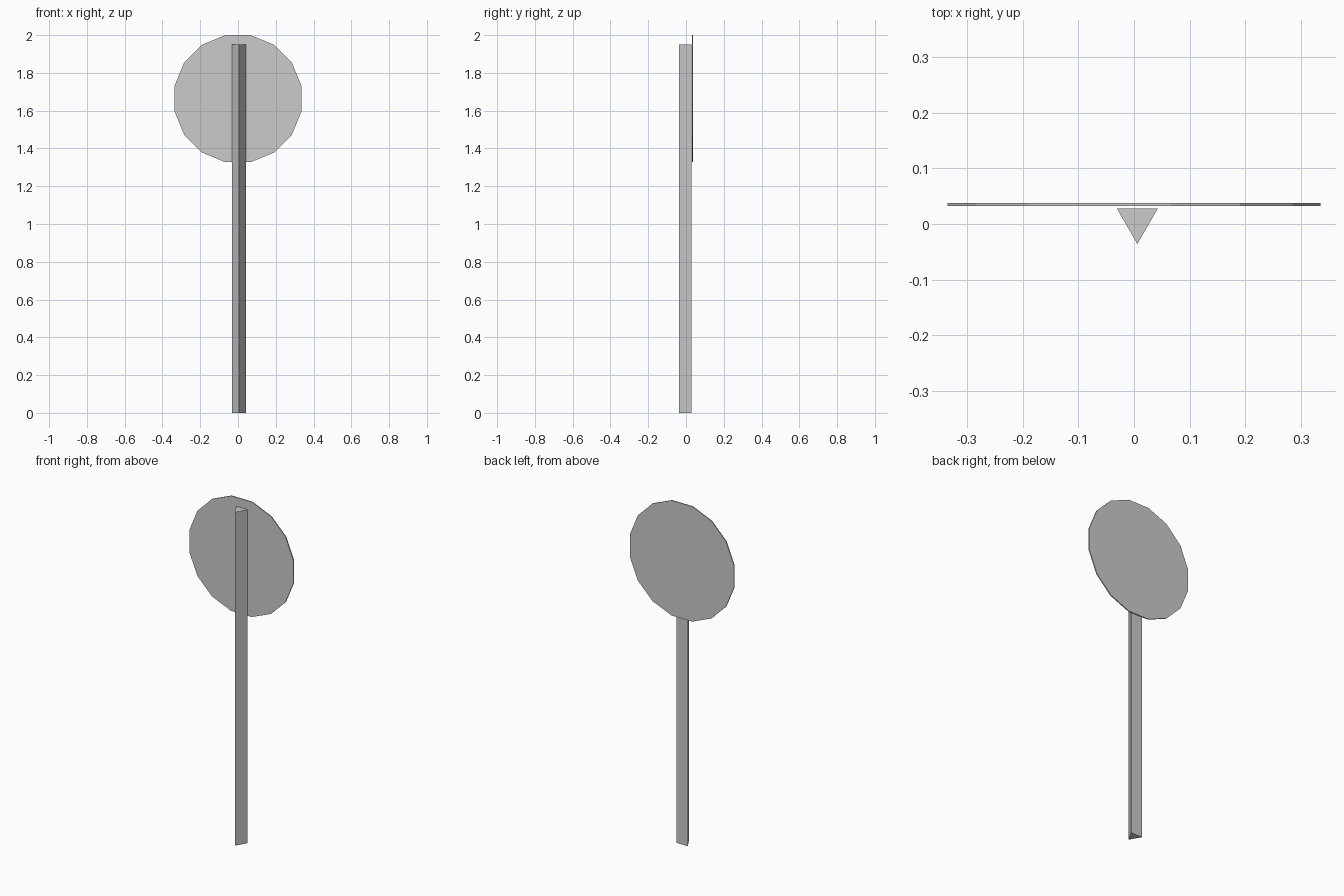
import bpy, bmesh, math
from mathutils import Vector

if "Cube" in bpy.data.objects:
    bpy.data.objects.remove(bpy.data.objects["Cube"])


def prism(name, profile, direction):
    """Extrude a closed profile along a direction into a flat-faced solid."""
    bm = bmesh.new()
    face = bm.faces.new([bm.verts.new(p) for p in profile])
    res = bmesh.ops.extrude_face_region(bm, geom=[face], use_keep_orig=True)
    moved = [g for g in res["geom"] if isinstance(g, bmesh.types.BMVert)]
    bmesh.ops.translate(bm, verts=moved, vec=Vector(direction))
    bmesh.ops.recalc_face_normals(bm, faces=bm.faces)
    mesh = bpy.data.meshes.new(name)
    bm.to_mesh(mesh)
    bm.free()
    obj = bpy.data.objects.new(name, mesh)
    bpy.context.collection.objects.link(obj)
    return obj


# Triangular post, point towards the front
prism("post", [(-0.031, 0.028, 0), (0.043, 0.028, 0), (0.006, -0.036, 0)],
      (0, 0, 1.95))

# Thin 16-sided sign plate behind the post, flat edge on top
SIDES, RADIUS, CENTRE_Z = 16, 0.343, 1.6636
angles = [(i + 0.5) * 2 * math.pi / SIDES for i in range(SIDES)]
prism("sign_plate",
      [(RADIUS * math.cos(a), 0.032, CENTRE_Z + RADIUS * math.sin(a)) for a in angles],
      (0, 0.006, 0))
